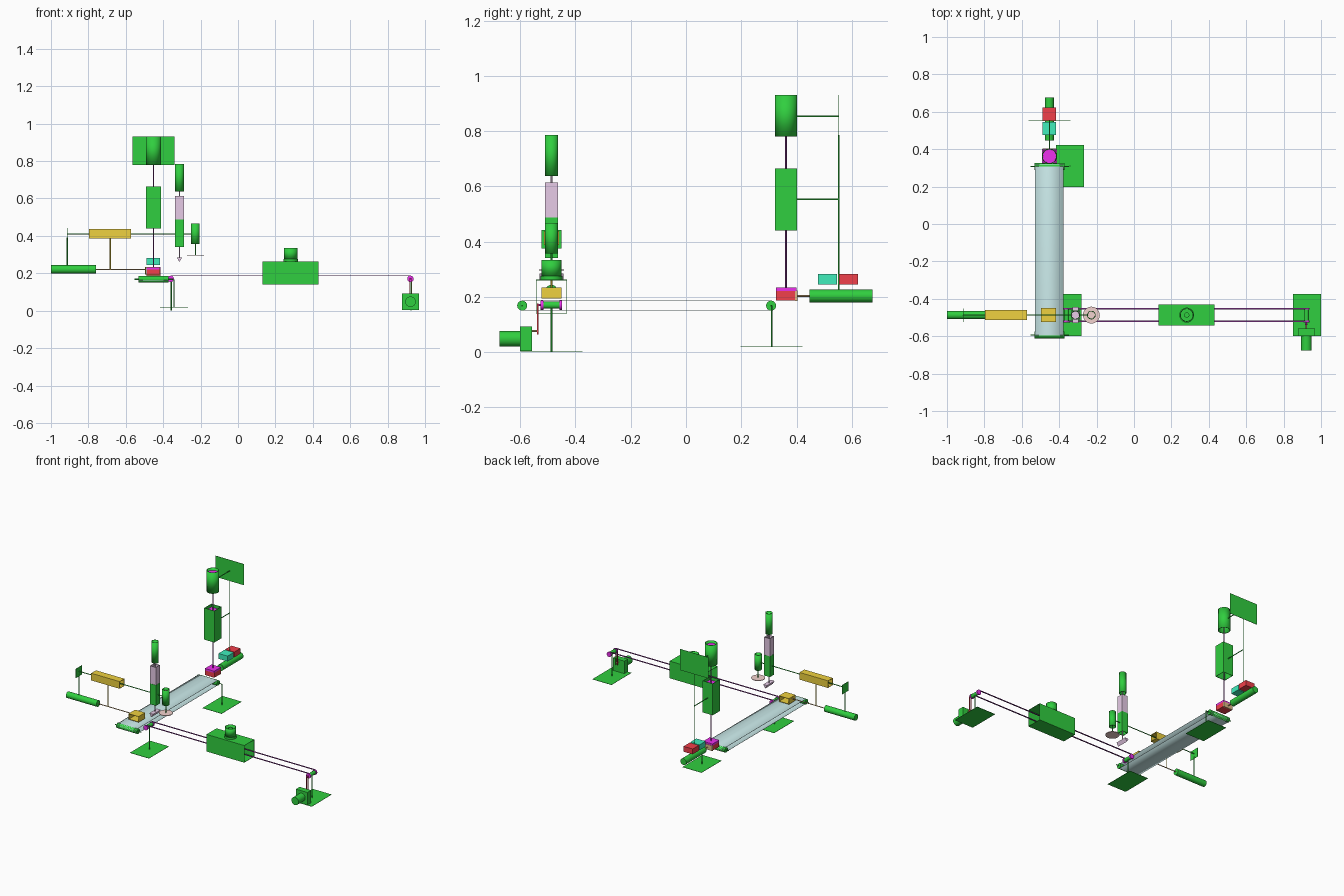
import bpy, bmesh, math
from mathutils import Matrix, Vector

if "Cube" in bpy.data.objects:
    bpy.data.objects.remove(bpy.data.objects["Cube"])

COL = {'green': (.03, .62, .05), 'blue': (.62, .86, .86), 'red': (.88, .05, .07), 'teal': (.05, .85, .5),
       'amber': (.86, .64, .05), 'magenta': (.85, .03, .85), 'lilac': (.8, .6, .8), 'pink': (.9, .65, .62),
       'tan': (.75, .5, .25), 'purple': (.3, .05, .35), 'pale': (.75, .78, .9)}
MATS = {}
for n, c in COL.items():
    MATS[n] = bpy.data.materials.new(n)
    MATS[n].diffuse_color = (*c, 1)
AX = {'x': Vector((1, 0, 0)), 'y': Vector((0, 1, 0)), 'z': Vector((0, 0, 1))}


def finish(name, bm, col, smooth=False):
    me = bpy.data.meshes.new(name)
    bm.to_mesh(me)
    bm.free()
    ob = bpy.data.objects.new(name, me)
    bpy.context.collection.objects.link(ob)
    me.materials.append(MATS[col])
    if smooth:
        bpy.ops.object.select_all(action='DESELECT')
        ob.select_set(True)
        bpy.context.view_layer.objects.active = ob
        bpy.ops.object.shade_smooth_by_angle(angle=math.radians(35))
    return ob


def box(name, x, y, z, col):
    """Box from (min, max) ranges."""
    bm = bmesh.new()
    c = [sum(r) / 2 for r in (x, y, z)]
    s = [r[1] - r[0] for r in (x, y, z)]
    bmesh.ops.create_cube(bm, size=1, matrix=Matrix.Translation(c) @ Matrix.Diagonal((*s, 1)))
    return finish(name, bm, col)


def cyl(name, axis, start, length, r, col, hollow=False, seg=32):
    """Cylinder from a start point along an axis; hollow gives an open tube."""
    bm = bmesh.new()
    a = AX[axis]
    m = Matrix.Translation(Vector(start) + a * length / 2) @ Vector((0, 0, 1)).rotation_difference(a).to_matrix().to_4x4()
    bmesh.ops.create_cone(bm, cap_ends=not hollow, segments=seg, radius1=r, radius2=r, depth=length, matrix=m)
    ob = finish(name, bm, col, seg > 8)
    if hollow:
        ob.modifiers.new('wall', 'SOLIDIFY').thickness = .004
    return ob


def square_tube(name, axis, lo, hi, col, t=.004):
    """Four-walled sleeve open along one axis."""
    bm = bmesh.new()
    bmesh.ops.create_cube(bm, size=1)
    i = 'xyz'.index(axis)
    bm.normal_update()
    bmesh.ops.delete(bm, geom=[f for f in bm.faces if abs(f.normal[i]) > .5], context='FACES')
    for v in bm.verts:
        v.co = Vector([lo[k] + (v.co[k] + .5) * (hi[k] - lo[k]) for k in range(3)])
    ob = finish(name, bm, col)
    ob.modifiers.new('wall', 'SOLIDIFY').thickness = t
    return ob


def rod(name, axis, start, length, col='green', r=.003):
    return cyl(name, axis, start, length, r, col, seg=8)


YB = -.487                     # centre line of the second conveyor
XB = -.452                     # centre line of the wide conveyor

# Wide conveyor: looped sheet belt around two rollers
bm = bmesh.new()
prof = []
for yc, a0 in ((.308, 90), (-.593, 270)):
    for k in range(13):
        a = math.radians(a0 - 15 * k)
        prof.append((yc + .018 * math.cos(a), .168 + .018 * math.sin(a)))
L, R = ([bm.verts.new((x, y, z)) for y, z in prof] for x in (-.528, -.376))
for i in range(len(prof)):
    j = (i + 1) % len(prof)
    bm.faces.new((L[i], L[j], R[j], R[i]))
bmesh.ops.recalc_face_normals(bm, faces=bm.faces)
belt = finish('wide_belt', bm, 'blue', True)
belt.modifiers.new('thickness', 'SOLIDIFY').thickness = .002
for i, y in enumerate((.308, -.593)):
    cyl(f'wide_roller_{i}', 'x', (-.533, y, .168), .162, .018, 'green')
    rod(f'wide_axle_{i}', 'x', (-.553, y, .168), .205)

# Floor plates and posts
for n, x, y, z in (('wide', -.343, .31, .018), ('near', -.357, YB, 0), ('far', .925, YB, 0)):
    box(n + '_floor_plate', (x - .075, x + .075), (y - .112, y + .112), (z, z + .002), 'green')
    rod(n + '_post', 'z', (x, y, z), .168 - z)

# Narrow conveyor: two strands over pulley pairs
for n, x in (('near', -.36), ('far', .922)):
    cyl(n + '_narrow_roller', 'y', (x, -.52, .17), .068, .013, 'green')
    for s in (-1, 1):
        cyl(f'{n}_pulley_{s}', 'y', (x, YB + s * .034 - .005, .17), .01, .017, 'magenta')
for s in (-1, 1):
    y = YB + s * .034
    box(f'strand_{s}', (-.36, .922), (y - .004, y + .004), (.185, .189), 'purple')

# Tunnel with fan
square_tube('tunnel', 'x', (.132, -.543, .14), (.43, -.43, .262), 'green', .003)
cyl('fan_base', 'z', (.282, YB, .26), .016, .04, 'green')
cyl('fan_shroud', 'z', (.282, YB, .276), .058, .036, 'green', True)
cyl('fan_hub', 'z', (.282, YB, .27), .055, .014, 'green')

# Drive motor with belt up to the far pulley
box('gearbox', (.877, .967), (-.6, -.558), (.004, .093), 'green')
cyl('drive_motor', 'y', (.922, -.675, .048), .076, .028, 'green')
rod('drive_shaft', 'y', (.922, -.56, .076), .027, 'tan', .004)
rod('pulley_shaft', 'y', (.922, -.54, .17), .03, 'magenta', .004)
for s in (-1, 1):
    box(f'drive_strand_{s}', (.922 + s * .006 - .001, .922 + s * .006 + .001), (-.539, -.533), (.063, .176), 'red')

# Press tower: cylinder, guide sleeve, ram
cyl('press_cylinder', 'z', (XB, .362, .78), .15, .04, 'green', True)
cyl('press_piston', 'z', (XB, .362, .9), .012, .036, 'magenta')
square_tube('press_guide', 'z', (XB - .04, .322, .44), (XB + .04, .402, .665), 'green')
box('press_slide', (XB - .034, XB + .034), (.328, .396), (.63, .645), 'magenta')
rod('press_rod', 'z', (XB, .362, .23), .67, 'purple')
box('press_head', (XB - .037, XB + .037), (.325, .4), (.221, .234), 'magenta')
box('pressed_block', (XB - .037, XB + .037), (.326, .394), (.187, .221), 'red')

# Tower frame
rod('tower_post', 'z', (XB, .553, .225), .56)
box('tower_plate', (-.565, -.34), (.552, .554), (.78, .93), 'green')
for i, z in enumerate((.853, .553)):
    rod(f'tower_bracket_{i}', 'y', (XB, .4, z), .153)

# Feed pusher and waiting blocks
cyl('feed_cylinder', 'y', (XB, .447, .203), .228, .023, 'green')
rod('feed_rod', 'y', (XB, .4, .203), .05, 'tan')
box('feed_plate', (XB - .037, XB + .037), (.395, .403), (.185, .222), 'tan')
box('waiting_block_a', (XB - .036, XB + .036), (.477, .546), (.245, .283), 'teal')
box('waiting_block_b', (XB - .036, XB + .036), (.553, .622), (.245, .283), 'red')

# Transfer pusher and carrier
cyl('transfer_cylinder', 'x', (-1, YB, .221), .24, .022, 'green')
rod('transfer_rod', 'x', (-.762, YB, .221), .27, 'tan')
square_tube('carrier', 'y', (-.496, -.523, .193), (-.417, -.45, .234), 'amber')

# Overhead arm
square_tube('arm_sleeve', 'x', (-.797, YB - .027, .387), (-.573, YB + .027, .438), 'amber')
rod('arm_rod', 'x', (-.913, YB, .411), .685)
box('arm_end_plate', (-.914, -.912), (YB - .036, YB + .036), (.375, .441), 'green')
rod('arm_end_post', 'z', (-.913, YB, .24), .15)
rod('arm_middle_post', 'z', (-.683, YB, .22), .17, 'amber')

# Cutting head: cylinder, sleeves, blade
XC = -.313
cyl('cutter_cylinder', 'z', (XC, YB, .637), .148, .024, 'green', True)
cyl('cutter_piston', 'z', (XC, YB, .75), .01, .021, 'lilac')
square_tube('cutter_upper_sleeve', 'z', (XC - .023, YB - .023, .487), (XC + .023, YB + .023, .613), 'lilac')
square_tube('cutter_lower_sleeve', 'z', (XC - .024, YB - .024, .34), (XC + .024, YB + .024, .487), 'green')
rod('cutter_rod', 'z', (XC, YB, .28), .47, 'lilac')
bm = bmesh.new()
ends = [[bm.verts.new((XC + dx, YB + s * .043, z)) for dx, z in ((-.015, .285), (.015, .285), (0, .26))] for s in (-1, 1)]
for i in range(3):
    j = (i + 1) % 3
    bm.faces.new((ends[0][i], ends[0][j], ends[1][j], ends[1][i]))
for e in ends:
    bm.faces.new(e)
bmesh.ops.recalc_face_normals(bm, faces=bm.faces)
finish('cutter_blade', bm, 'lilac')

# Rotary disc tool
XD = -.228
cyl('disc_motor', 'z', (XD, YB, .357), .11, .023, 'green', True)
cyl('disc_rotor', 'z', (XD, YB, .44), .012, .02, 'pink')
rod('disc_shaft', 'z', (XD, YB, .297), .15, 'green')
cyl('disc', 'z', (XD, YB, .295), .004, .045, 'pink')

for m in bpy.data.materials:
    if m.users and not m.is_grease_pencil:
        m.use_nodes = True
        m.node_tree.nodes["Principled BSDF"].inputs["Base Color"].default_value = m.diffuse_color
